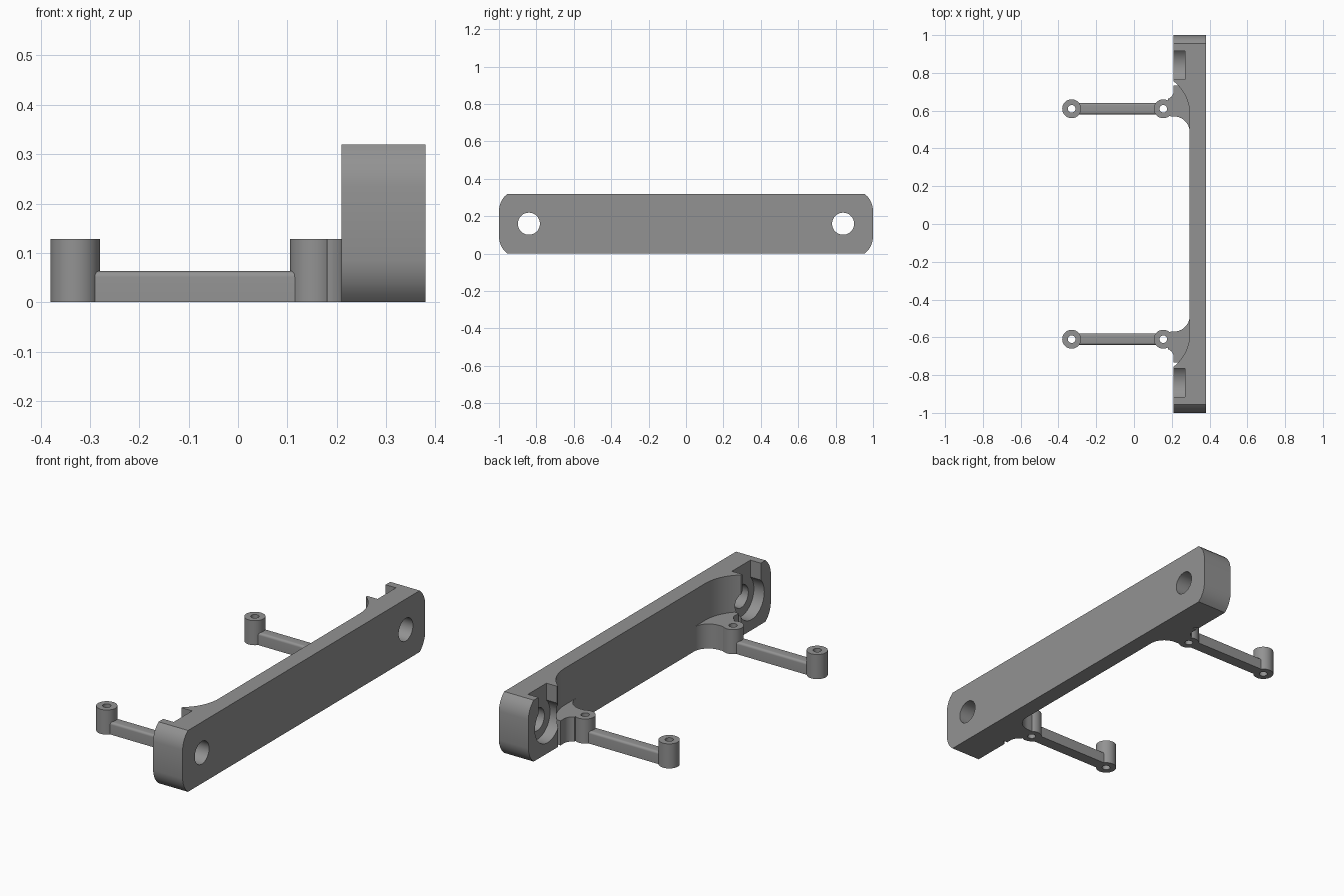
import bpy, bmesh
from math import cos, sin, radians

if "Cube" in bpy.data.objects:
    bpy.data.objects.remove(bpy.data.objects["Cube"])

grey = bpy.data.materials.new("plain grey")
grey.diffuse_color = (0.29, 0.29, 0.29, 1)
grey.use_nodes = True
grey.node_tree.nodes["Principled BSDF"].inputs["Base Color"].default_value = grey.diffuse_color


def arc(cx, cy, r, a0, a1, n=16):
    """Points along an arc, angles in degrees."""
    return [(cx + r * cos(radians(a0 + (a1 - a0) * i / n)),
             cy + r * sin(radians(a0 + (a1 - a0) * i / n))) for i in range(n + 1)]


def extrude(name, pts, lo, hi, axis="z"):
    """Solid from a closed outline: (x, y) along z, or (y, z) along x."""
    place = (lambda p, h: (p[0], p[1], h)) if axis == "z" else (lambda p, h: (h, p[0], p[1]))
    bm = bmesh.new()
    a = [bm.verts.new(place(p, lo)) for p in pts]
    b = [bm.verts.new(place(p, hi)) for p in pts]
    bm.faces.new(a)
    bm.faces.new(b)
    for i in range(len(pts)):
        j = (i + 1) % len(pts)
        bm.faces.new((a[i], a[j], b[j], b[i]))
    bmesh.ops.recalc_face_normals(bm, faces=bm.faces)
    me = bpy.data.meshes.new(name)
    bm.to_mesh(me)
    bm.free()
    me.materials.append(grey)
    ob = bpy.data.objects.new(name, me)
    bpy.context.collection.objects.link(ob)
    return ob


def circle(cx, cy, r, n=48):
    return arc(cx, cy, r, 0, 360, n)[:-1]


def cut(ob, cutter):
    """Apply a boolean difference and discard the cutter."""
    m = ob.modifiers.new("cut", "BOOLEAN")
    m.operation, m.solver, m.object = "DIFFERENCE", "EXACT", cutter
    bpy.ops.object.select_all(action="DESELECT")
    bpy.context.view_layer.objects.active = ob
    ob.select_set(True)
    bpy.ops.object.modifier_apply(modifier=m.name)
    bpy.data.objects.remove(cutter)


def smooth(ob):
    bpy.ops.object.select_all(action="DESELECT")
    bpy.context.view_layer.objects.active = ob
    ob.select_set(True)
    bpy.ops.object.shade_smooth_by_angle(angle=radians(30))


# Main bar with rounded ends
corner = [(1.0, 0.235), (0.996, 0.258), (0.987, 0.282), (0.973, 0.303), (0.955, 0.32)]
right = [(y, 0.32 - z) for y, z in reversed(corner)] + corner
bar = extrude("main_bar", right + [(-y, z) for y, z in reversed(right)], 0.21, 0.38, "x")

# Long recess along the inner side, flaring out at both ends
flare = arc(0.0724, 0.58, 0.2226, 0, 51.8)
side = flare + [(0.1, 0.755)]
cut(bar, extrude("recess_cutter", side + [(x, -y) for x, y in reversed(side)], -0.1, 0.5))

# Bolt holes, counterbores and top slots
for s in (1, -1):
    y = 0.84 * s
    cut(bar, extrude("counterbore_cutter", circle(y, 0.16, 0.105), 0.1, 0.27, "x"))
    cut(bar, extrude("slot_cutter", [(y - 0.076, 0.16), (y + 0.076, 0.16),
                                     (y + 0.076, 0.5), (y - 0.076, 0.5)], 0.1, 0.2701, "x"))
    cut(bar, extrude("bolt_hole_cutter", circle(y, 0.16, 0.059), 0.1, 0.5, "x"))
smooth(bar)

# Hub blending into the bar, arm and outer post on each side
hub = (arc(0.21, 0.485, 0.085, 0, 90) + arc(0.155, 0.61, 0.05, -52, -300, 36)
       + arc(0.165, 0.705, 0.045, -70, 0) + [(0.21, 0.734), (0.31, 0.734), (0.31, 0.485)])
for s, tag in ((1, "back"), (-1, "front")):
    yc = 0.61 * s
    h = extrude(tag + "_hub", [(x, y * s) for x, y in hub], 0, 0.128)
    cut(h, extrude("hub_hole_cutter", circle(0.155, yc, 0.02, 32), -0.1, 0.3))
    smooth(h)
    p = extrude(tag + "_post", circle(-0.33, yc, 0.05), 0, 0.128)
    cut(p, extrude("post_hole_cutter", circle(-0.33, yc, 0.02, 32), -0.1, 0.3))
    smooth(p)
    top = arc(0.018, 0.051, 0.012, 0, 90, 6)
    half = [(0.03, 0)] + top
    prof = half + [(-y, z) for y, z in reversed(half)]
    smooth(extrude(tag + "_arm", [(y + yc, z) for y, z in prof], -0.292, 0.117, "x"))
